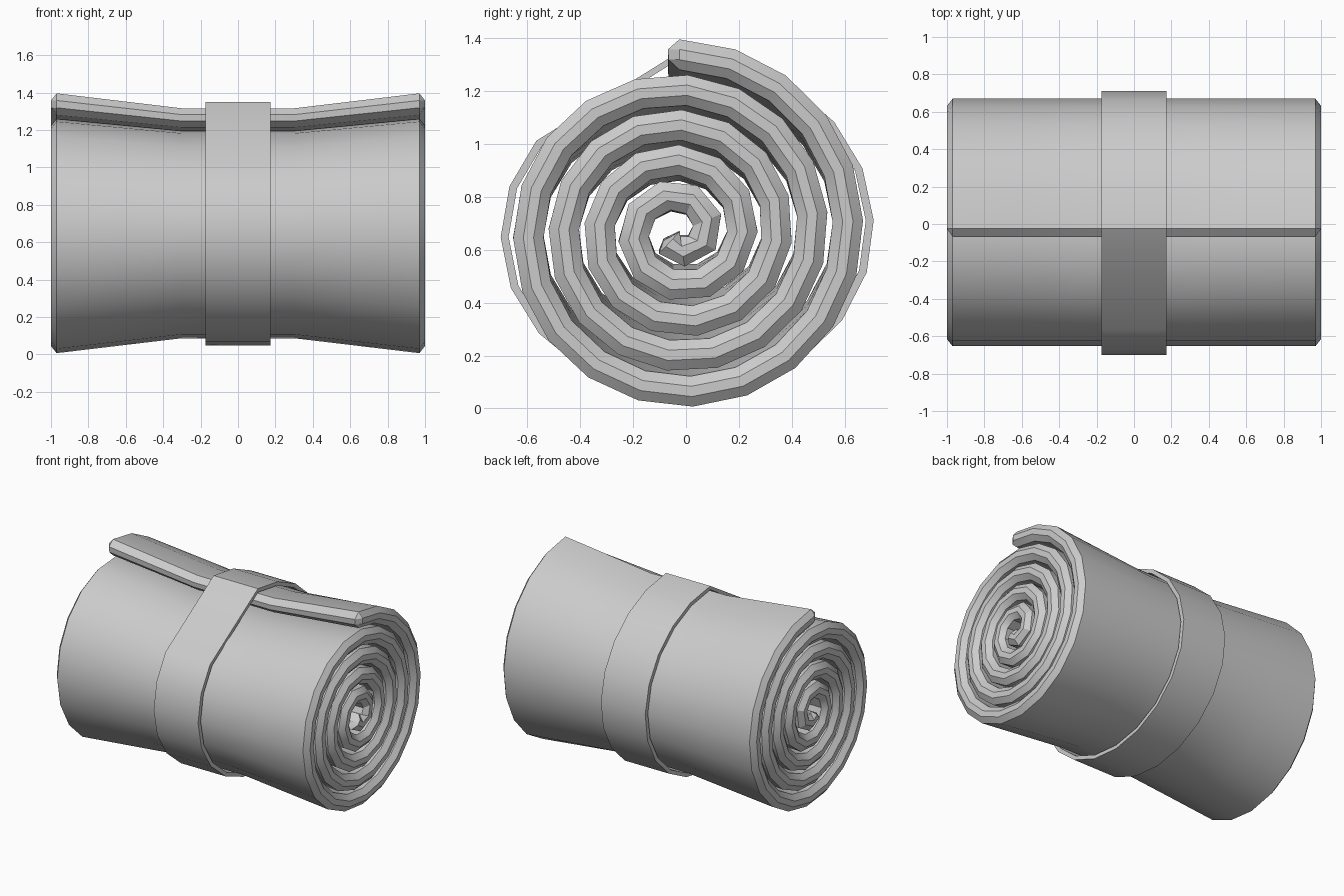
import bpy, bmesh
from math import sin, cos, pi

if "Cube" in bpy.data.objects:
    bpy.data.objects.remove(bpy.data.objects["Cube"])

CY, CZ = -0.025, 0.668            # spiral centre
R0, PITCH, TURNS = 0.728, 0.133, 4.67
TH, CH = 0.115, 0.038             # mat thickness, edge chamfer


def squeeze(x, z):
    # the strap pinches the roll vertically around the middle
    k = min(1, max(0, (abs(x) - 0.3) / 0.67))
    return 0.70 + (z - 0.70) * (0.885 + 0.115 * k)


def spiral(t, depth, x):
    # t counts turns clockwise from the top, depth goes inward
    r = R0 - PITCH * t - depth
    a = 2 * pi * t
    return (x, CY + r * sin(a), squeeze(x, CZ + r * cos(a)))


def finish(bm, name, angle):
    bmesh.ops.remove_doubles(bm, verts=bm.verts, dist=1e-5)
    bmesh.ops.recalc_face_normals(bm, faces=bm.faces)
    me = bpy.data.meshes.new(name)
    bm.to_mesh(me)
    bm.free()
    ob = bpy.data.objects.new(name, me)
    bpy.context.collection.objects.link(ob)
    bpy.ops.object.select_all(action='DESELECT')
    bpy.context.view_layer.objects.active = ob
    ob.select_set(True)
    bpy.ops.object.shade_smooth_by_angle(angle=angle)
    return ob


def bridge(bm, a, b):
    n = len(a)
    for i in range(n):
        j = (i + 1) % n
        bm.faces.new((a[i], a[j], b[j], b[i]))


# Rolled mat: chamfered cross-section swept along the spiral
xs = [-0.97, -0.63, -0.3, 0.3, 0.63, 0.97]
section = [(x, 0) for x in xs] + [(1, CH), (1, TH - CH)]
section += [(x, TH) for x in reversed(xs)] + [(-1, TH - CH), (-1, CH)]
inset = [(max(-0.97, min(0.97, x)), max(CH, min(TH - CH, d))) for x, d in section]

stations = []
t = 0.0
while t < TURNS - 0.07:
    stations.append(t)
    t += 0.0475 * (0.67 / (R0 - PITCH * t - TH / 2)) ** 0.6
stations.append(TURNS - 0.05)

bm = bmesh.new()
rings = [(-0.01, inset)] + [(s, section) for s in stations] + [(TURNS, inset)]
loops = [[bm.verts.new(spiral(s, d, x)) for x, d in sec] for s, sec in rings]
for a, b in zip(loops, loops[1:]):
    bridge(bm, a, b)
for c in (loops[0], loops[-1]):
    for i in range(5):
        bm.faces.new((c[i], c[i + 1], c[12 - i], c[13 - i]))
finish(bm, "rolled_mat", 0.52)

# Strap: closed band around the outer turn, running straight down off the flap
bm = bmesh.new()
path = [s for s in stations if s < 0.9]
W = 0.175
loops = []
for s in path:
    out = 0.037 + 0.014 * s
    corners = [(-W, -out), (W, -out), (W, -out + 0.03), (-W, -out + 0.03)]
    loops.append([bm.verts.new(spiral(s, d, x)) for x, d in corners])
for i in range(len(loops)):
    bridge(bm, loops[i], loops[(i + 1) % len(loops)])
finish(bm, "strap", 0.52)
